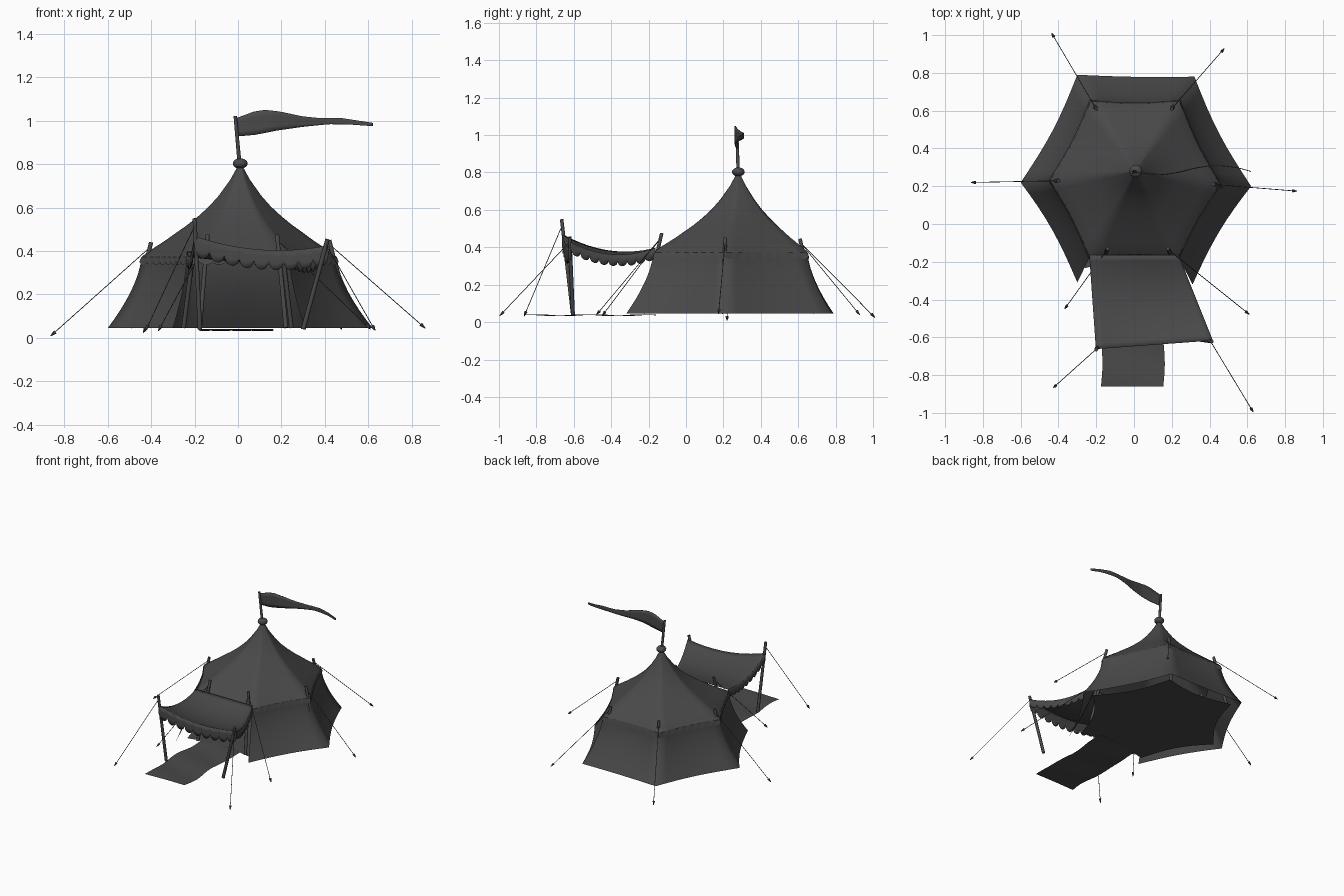
import bpy, bmesh, math
from mathutils import Vector as V

if "Cube" in bpy.data.objects:
    bpy.data.objects.remove(bpy.data.objects["Cube"])

C = V((0.01, 0.28, 0))
# hexagon corners, counter-clockwise from the right; side 4 is the open front
EAVE = [(.455, .21), (.24, .65), (-.23, .65), (-.445, .23), (-.235, -.175), (.235, -.175)]
BASE = [(.62, .20), (.32, .78), (-.30, .79), (-.60, .22), (-.30, -.31), (.31, -.32)]
SAG = [.022, .006, .022, .022, .02, .022]

CLOTH = bpy.data.materials.new("dark_cloth")
CLOTH.diffuse_color = (.067, .067, .067, 1)
CLOTH.use_nodes = True
CLOTH.node_tree.nodes["Principled BSDF"].inputs["Base Color"].default_value = CLOTH.diffuse_color


def finish(name, bm, angle=50):
    bmesh.ops.remove_doubles(bm, verts=bm.verts, dist=.0005)
    me = bpy.data.meshes.new(name)
    bm.to_mesh(me)
    bm.free()
    me.materials.append(CLOTH)
    ob = bpy.data.objects.new(name, me)
    bpy.context.collection.objects.link(ob)
    bpy.ops.object.select_all(action='DESELECT')
    ob.select_set(True)
    bpy.context.view_layer.objects.active = ob
    bpy.ops.object.shade_smooth_by_angle(angle=math.radians(angle))
    return ob


def sheet(name, fn, nu, nv, thick=0, angle=50):
    """Cloth surface from a function of u, v in 0..1."""
    bm = bmesh.new()
    g = [[bm.verts.new(fn(i / nu, j / nv)) for j in range(nv + 1)] for i in range(nu + 1)]
    for i in range(nu):
        for j in range(nv):
            bm.faces.new((g[i][j], g[i][j + 1], g[i + 1][j + 1], g[i + 1][j]))
    ob = finish(name, bm, angle)
    if thick:
        m = ob.modifiers.new("thickness", 'SOLIDIFY')
        m.thickness, m.offset = thick, 0
    return ob


def rod(name, a, b, r1, r2=None, seg=8):
    a, b = V(a), V(b)
    d = b - a
    bm = bmesh.new()
    bmesh.ops.create_cone(bm, cap_ends=True, segments=seg, radius1=r1,
                          radius2=r1 if r2 is None else r2, depth=d.length)
    bmesh.ops.transform(bm, verts=bm.verts, matrix=d.to_track_quat('Z', 'Y').to_matrix().to_4x4())
    bmesh.ops.translate(bm, verts=bm.verts, vec=(a + b) / 2)
    return finish(name, bm)


def interp(pts, t):
    for (a, p), (b, q) in zip(pts, pts[1:]):
        if t <= b:
            return p + (q - p) * (t - a) / (b - a)
    return pts[-1][1]


def hexpoint(corners, s, sag):
    """Point on the hexagon at s in 0..6, sides bowed inward."""
    i = min(int(s + 1e-6), 5)
    u = s - i
    p = V((*corners[i], 0)).lerp(V((*corners[(i + 1) % 6], 0)), u)
    return p + (C - p).normalized() * sag[i] * 4 * u * (1 - u)


def scallop(t):
    return .6 + .4 * math.sqrt(abs(math.sin(math.pi * t)))


# roof: concave sweep, round at the peak and hexagonal at the eave
ROOF = [(.02, .795), (.1, .73), (.22, .655), (.32, .605), (.43, .56), (.54, .52),
        (.65, .485), (.75, .452), (.85, .422), (.93, .398), (1, .372)]


def roof(u, v):
    f, z = ROOF[round(v * 10)]
    d = hexpoint(EAVE, u * 6, [.015] * 6) - C
    p = C + d.lerp(d.normalized() * .44, .55 * (1 - f)) * f
    p.z = z
    return p


sheet("roof", roof, 48, 10, angle=80)


# scalloped eave trim
def trim(u, v):
    p = hexpoint(EAVE, u * 6, [.015] * 6)
    p = C + (p - C) * (1 + .02 * v)
    p.z = .372 - .035 * v * scallop(u * 48)
    return p


sheet("eave_trim", trim, 288, 2, angle=80)


# walls flaring to the ground, front left open
def wall(u, v):
    s = (5 + u * 5) % 6
    k = v ** 1.6
    p = hexpoint(EAVE, s, [.015] * 6).lerp(hexpoint(BASE, s, SAG), k)
    p.z = .372 - .327 * v
    return p


sheet("walls", wall, 40, 8, angle=80)


# floor cloth, a little inside the walls
def floor(u, v):
    p = C.lerp(hexpoint(BASE, u * 6, [.05] * 6), .87 * v)
    p.z = .045
    return p


sheet("floor", floor, 48, 3)

# entrance rug
sheet("rug", lambda u, v: V((-.175 + .33 * u + .008 * math.sin(9 * v), -.86 + .70 * v,
                             .037 + .004 * math.sin(14 * v + 2 * u))), 8, 24)

# awning over the entrance
AW = [V((-.235, -.165, .395)), V((.235, -.165, .395)), V((-.20, -.66, .468)), V((.415, -.615, .425))]


def awning(u, v):
    p = AW[0].lerp(AW[1], u).lerp(AW[2].lerp(AW[3], u), v)
    p.z -= .042 * 4 * u * (1 - u) * v + .05 * 4 * v * (1 - v)
    return p


sheet("awning", awning, 16, 16, .004)


def fringe(edge, n, depth):
    def fn(t, v):
        p = edge(t)
        p.z -= depth * v * scallop(t * n)
        return p
    return fn


sheet("awning_front_trim", fringe(lambda t: awning(t, 1), 9, .09), 72, 3, .004)
sheet("awning_left_trim", fringe(lambda t: awning(0, t), 9, .06), 72, 2, .004)
sheet("awning_right_trim", fringe(lambda t: awning(1, t), 9, .06), 72, 2, .004)

# poles, guy ropes and stakes: (pole top, pole foot, stake)
TOPS = [(.42, .21, .45), (.20, .61, .445), (-.20, .61, .445), (-.40, .23, .44),
        (-.14, -.13, .475), (.18, -.13, .475)]
STAKES = [(.85, .175, .055), (.47, .92, .05), (-.43, 1.0, .035), (-.85, .22, .02),
          (-.36, -.44, .045), (.60, -.47, .05)]
sets = []
for t, s in zip(TOPS, STAKES):
    foot = C + (V((t[0], t[1], 0)) - C) * 1.24
    sets.append((V(t), V((foot.x, foot.y, .047)), V(s)))
sets.append((V((-.20, -.665, .55)), V((-.175, -.605, .04)), V((-.42, -.86, .045))))
sets.append((V((.412, -.622, .455)), V((.30, -.605, .04)), V((.625, -.985, .045))))
for top, foot, stake in sets:
    rod("pole", foot, top, .011, .010)
    tie = top.lerp(foot, .06)
    rod("rope", tie, stake, .002, seg=5)
    d = (stake - tie).normalized()
    rod("stake", stake - d * .012, stake + d * .016, .009, .002, 6)

# finial ball and flagpole
bm = bmesh.new()
bmesh.ops.create_uvsphere(bm, u_segments=20, v_segments=12, radius=.034)
bmesh.ops.scale(bm, verts=bm.verts, vec=(1, 1, .7))
bmesh.ops.translate(bm, verts=bm.verts, vec=(.01, .28, .803))
finish("finial", bm)
rod("flagpole", (.01, .28, .77), (-.013, .272, 1.022), .010, .008)

# long waving pennant
TOPZ = [(0, 1.012), (.08, 1.042), (.13, 1.05), (.2, 1.042), (.3, 1.02), (.38, 1.012), (.48, 1.012), (.62, .99)]
LOWZ = [(0, .928), (.08, .935), (.18, .955), (.3, .972), (.42, .984), (.52, .982), (.62, .975)]
YY = [(0, .275), (.08, .266), (.16, .262), (.24, .274), (.32, .295), (.4, .308), (.47, .308), (.55, .298), (.62, .278)]


def flag(u, v):
    x = .62 * u
    return V((x - .008 * (1 - u) * (1 - v), interp(YY, x), interp(TOPZ, x) * (1 - v) + interp(LOWZ, x) * v))


sheet("pennant", flag, 32, 4, .004)
